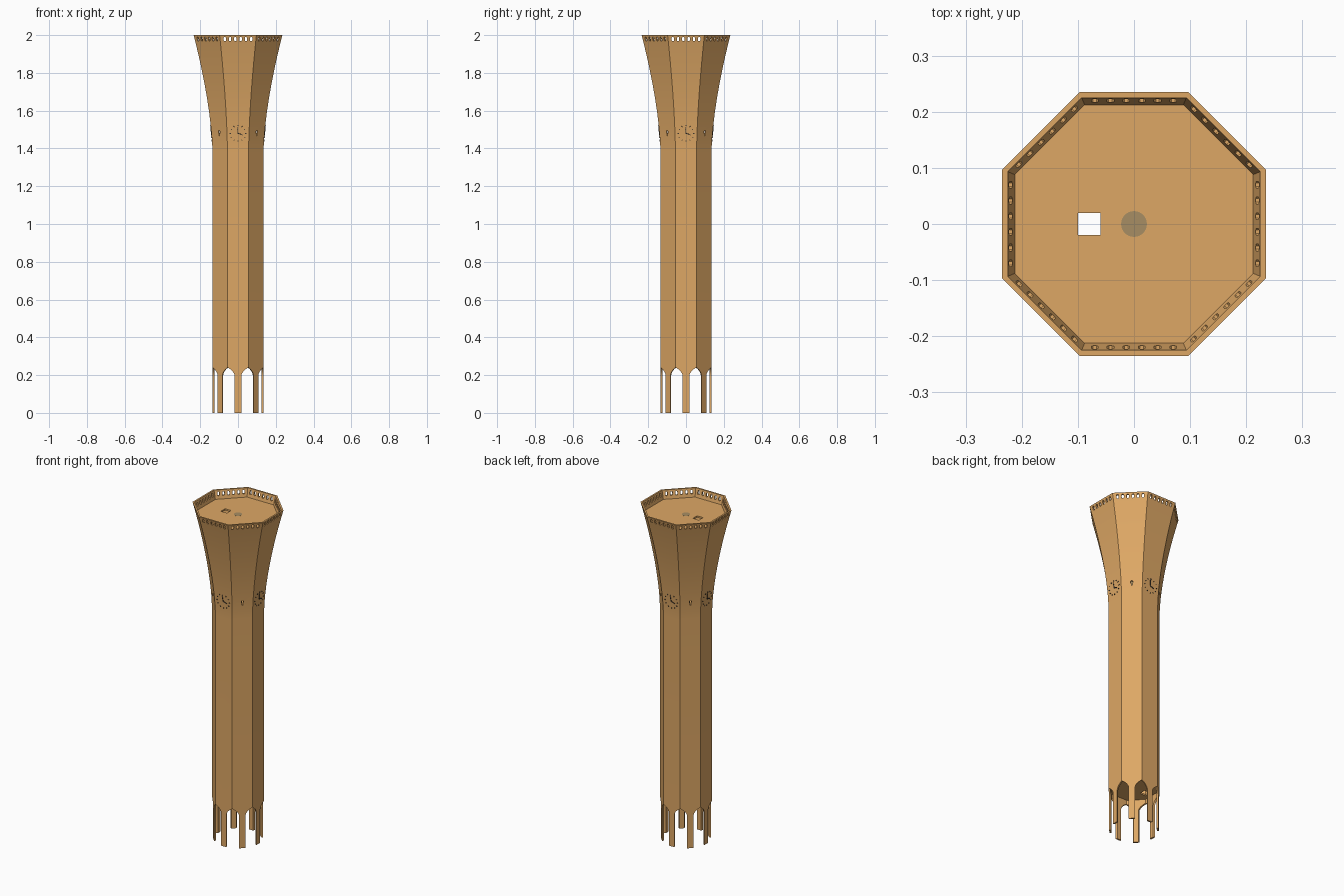
import bpy, bmesh, math
from mathutils import Matrix, Vector

if "Cube" in bpy.data.objects:
    bpy.data.objects.remove(bpy.data.objects["Cube"])

C8 = math.cos(math.pi / 8)
Z0, Z1 = 1.38, 2.0        # where the flare starts and ends
FLOOR, WALL = 1.95, 0.01


def apothem(z):
    t = max(0.0, (z - Z0) / (Z1 - Z0))
    return 0.135 + 0.1 * t ** 1.6


def material(name, color):
    m = bpy.data.materials.new(name)
    m.diffuse_color = (*color, 1)
    m.use_nodes = True
    m.node_tree.nodes["Principled BSDF"].inputs["Base Color"].default_value = m.diffuse_color
    return m


SAND = material("sandstone", (0.73, 0.39, 0.13))
DARK = material("dark_metal", (0.05, 0.04, 0.03))
OLIVE = material("olive_grey", (0.39, 0.27, 0.125))


def make(name, bm, mat=None):
    bmesh.ops.recalc_face_normals(bm, faces=bm.faces)
    me = bpy.data.meshes.new(name)
    bm.to_mesh(me)
    bm.free()
    ob = bpy.data.objects.new(name, me)
    bpy.context.collection.objects.link(ob)
    if mat:
        me.materials.append(mat)
    return ob


def octagon(bm, a, z):
    r = a / C8
    return [bm.verts.new((r * math.cos(math.pi / 8 + k * math.pi / 4),
                          r * math.sin(math.pi / 8 + k * math.pi / 4), z)) for k in range(8)]


def bridge(bm, lo, hi):
    n = len(lo)
    for k in range(n):
        bm.faces.new((lo[k], lo[(k + 1) % n], hi[(k + 1) % n], hi[k]))


def prism(bm, theta, pts, r0, r1):
    """Extrude an outline (sideways, z) radially along the direction theta."""
    c, s = math.cos(theta), math.sin(theta)
    rings = [[bm.verts.new((r * c - u * s, r * s + u * c, z)) for u, z in pts] for r in (r0, r1)]
    bridge(bm, *rings)
    bm.faces.new(rings[0][::-1])
    bm.faces.new(rings[1])


def cut(ob, cutter):
    cutter.hide_render = True
    cutter.hide_viewport = False
    cutter.display_type = 'WIRE'
    m = ob.modifiers.new("openings", 'BOOLEAN')
    m.operation = 'DIFFERENCE'
    m.solver = 'EXACT'
    m.object = cutter
    # apply the cut and drop the cutter
    dg = bpy.context.evaluated_depsgraph_get()
    me = bpy.data.meshes.new_from_object(ob.evaluated_get(dg))
    ob.modifiers.clear()
    ob.data = me
    bpy.data.objects.remove(cutter)


# Hollow octagonal tower wall with a flared top
heights = [0.0, Z0] + [Z0 + (Z1 - Z0) * i / 12 for i in range(1, 13)]
profile = [(apothem(z), z) for z in heights]
profile += [(apothem(z) - WALL, z) for z in reversed(heights)]
bm = bmesh.new()
loops = [octagon(bm, a, z) for a, z in profile]
for i in range(len(loops)):
    bridge(bm, loops[i], loops[(i + 1) % len(loops)])
tower = make("tower_wall", bm, SAND)

# Openings: arches at the corners, parapet windows, keyhole slits on the diagonals
bm = bmesh.new()
half = [(0.0356, -0.05), (0.0356, 0.195), (0.033, 0.207), (0.026, 0.219), (0.014, 0.231)]
arch = half + [(0, 0.241)] + [(-u, z) for u, z in reversed(half)]
slit = [(-0.0025, 1.465), (0.0025, 1.465), (0.003, 1.479), (0.006, 1.483), (0.006, 1.491),
        (0.003, 1.495), (-0.003, 1.495), (-0.006, 1.491), (-0.006, 1.483), (-0.003, 1.479)]
for k in range(8):
    th = k * math.pi / 4
    prism(bm, th + math.pi / 8, arch, 0.09, 0.2)
    if k % 2:
        prism(bm, th, slit, 0.1, 0.2)
    for i in range(6):
        c = (i - 2.5) * 0.028
        win = [(-0.006, 1.971), (-0.003, 1.968), (0.003, 1.968), (0.006, 1.971),
               (0.006, 1.987), (0.003, 1.990), (-0.003, 1.990), (-0.006, 1.987)]
        prism(bm, th, [(c + u, z) for u, z in win], 0.19, 0.27)
cut(tower, make("opening_cutter", bm))

# Roof deck and inner floors, all with the same square hatch
bm = bmesh.new()
for z in (0.275, 0.55, 0.83, 1.105, 1.38, 1.585, 1.79, FLOOR):
    lo = octagon(bm, apothem(z - 0.01) - 0.005, z - 0.01)
    hi = octagon(bm, apothem(z) - 0.005, z)
    bridge(bm, lo, hi)
    bm.faces.new(lo[::-1])
    bm.faces.new(hi)
floors = make("floors", bm, SAND)
bm = bmesh.new()
bmesh.ops.create_cube(bm, size=1, matrix=Matrix.Translation((-0.08, 0, 1.1))
                      @ Matrix.Diagonal((0.04, 0.04, 1.9, 1)))
cut(floors, make("hatch_cutter", bm))

# Central column, its top just showing in the roof deck
bm = bmesh.new()
bmesh.ops.create_cone(bm, cap_ends=True, segments=32, radius1=0.023, radius2=0.023,
                      depth=FLOOR + 0.001 - 0.27,
                      matrix=Matrix.Translation((0, 0, (FLOOR + 0.001 + 0.27) / 2)))
column = make("central_column", bm, OLIVE)

# Clock faces on the four main sides: twelve marks and two hands
ZC = 1.48
slope = (apothem(ZC + 0.03) - apothem(ZC - 0.03)) / 0.06


def clock(name, theta):
    n = Vector((math.cos(theta), math.sin(theta), 0))
    u = Vector((-math.sin(theta), math.cos(theta), 0))
    v = (n * slope + Vector((0, 0, 1))).normalized()
    frame = Matrix((u, v, u.cross(v))).transposed().to_4x4()
    frame.translation = n * apothem(ZC) + Vector((0, 0, ZC))
    bm = bmesh.new()

    def bar(deg, r0, r1, w):
        m = (frame @ Matrix.Rotation(-math.radians(deg), 4, 'Z')
             @ Matrix.Translation((0, (r0 + r1) / 2, 0))
             @ Matrix.Diagonal((w, r1 - r0, 0.006, 1)))
        bmesh.ops.create_cube(bm, size=1, matrix=m)

    for i in range(12):
        bar(i * 30, 0.038, 0.044, 0.004)
    bar(-8, -0.004, 0.034, 0.003)
    bar(110, -0.004, 0.025, 0.004)
    make(name, bm, DARK)


for i, side in enumerate(("right", "back", "left", "front")):
    clock("clock_" + side, i * math.pi / 2)

# Smooth the vertical curve, keep the corners sharp
bpy.ops.object.select_all(action='DESELECT')
for ob in (tower, column):
    ob.select_set(True)
bpy.context.view_layer.objects.active = tower
bpy.ops.object.shade_smooth_by_angle(angle=math.radians(30))
